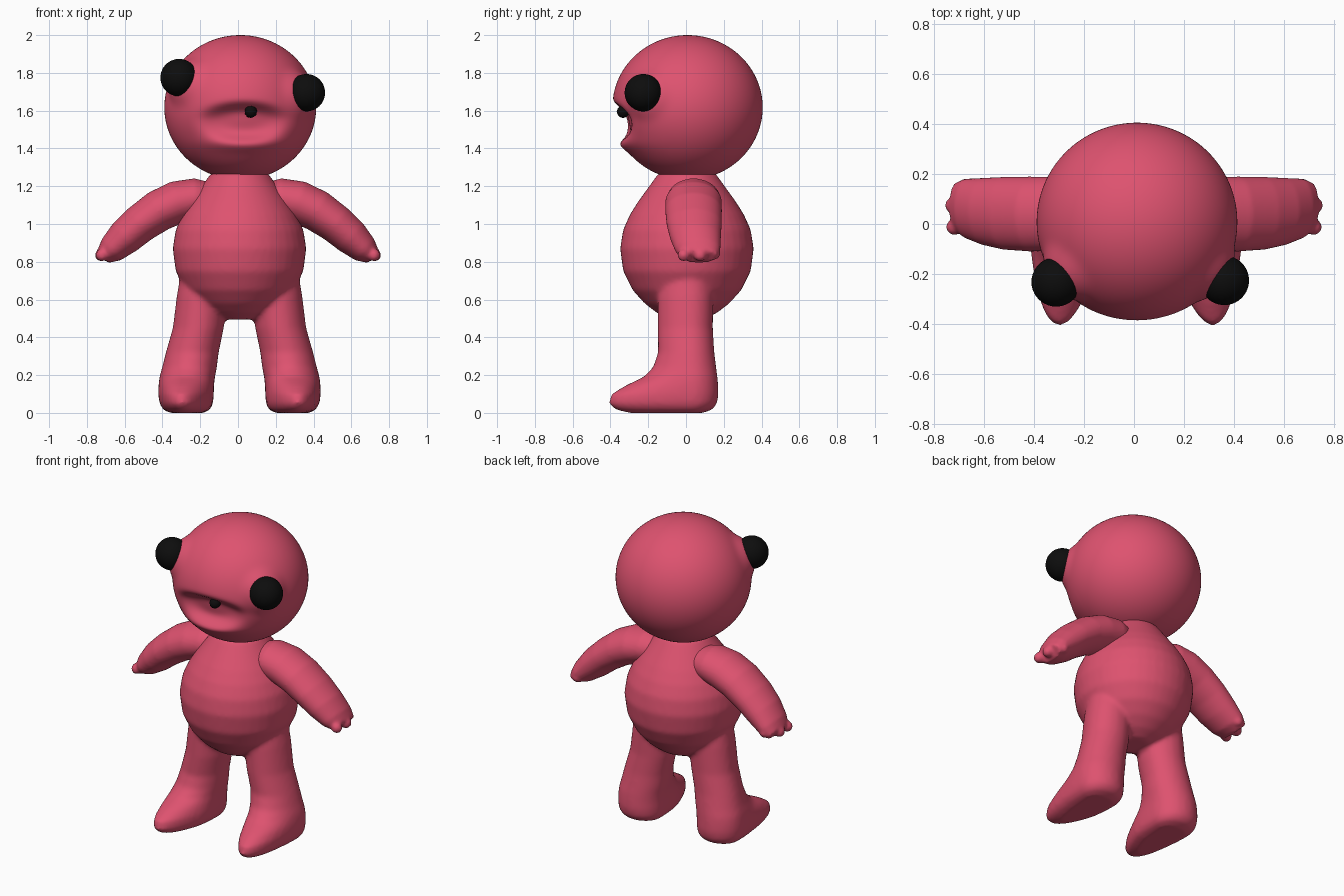
import bpy, bmesh, math
from mathutils import Vector

if "Cube" in bpy.data.objects:
    bpy.data.objects.remove(bpy.data.objects["Cube"])


def material(name, rgb):
    m = bpy.data.materials.new(name)
    m.diffuse_color = (*rgb, 1)
    m.use_nodes = True
    m.node_tree.nodes["Principled BSDF"].inputs["Base Color"].default_value = m.diffuse_color
    return m


PINK = material("pink skin", (0.73, 0.085, 0.16))
BLACK = material("black", (0.004, 0.004, 0.004))


def add_object(name, bm, mat):
    bmesh.ops.recalc_face_normals(bm, faces=bm.faces)
    for f in bm.faces:
        f.smooth = True
    me = bpy.data.meshes.new(name)
    bm.to_mesh(me)
    bm.free()
    me.materials.append(mat)
    ob = bpy.data.objects.new(name, me)
    bpy.context.collection.objects.link(ob)
    return ob


def loft(bm, rings):
    rows = [[bm.verts.new(p) for p in ring] for ring in rings]
    n = len(rows[0])
    for a, b in zip(rows, rows[1:]):
        for i in range(n):
            bm.faces.new((a[i], a[(i + 1) % n], b[(i + 1) % n], b[i]))
    bm.faces.new(rows[0][::-1])
    bm.faces.new(rows[-1])


def ball(bm, centre, r, sub=3):
    res = bmesh.ops.create_icosphere(bm, subdivisions=sub, radius=r)
    bmesh.ops.translate(bm, verts=res["verts"], vec=centre)


def blend(ob, voxel, steps):
    # fuse overlapping volumes into one soft skin
    m = ob.modifiers.new("fuse", 'REMESH')
    m.mode = 'VOXEL'
    m.voxel_size = voxel
    m.use_smooth_shade = True
    s = ob.modifiers.new("soften", 'SMOOTH')
    s.factor = 0.5
    s.iterations = steps


N = 40
ANGLES = [2 * math.pi * i / N for i in range(N)]
MID = 0.008

# Body: pear-shaped turned profile (height, radius), with both legs fused in
bm = bmesh.new()
profile = [(0.495, 0.09), (0.53, 0.16), (0.58, 0.225), (0.65, 0.288), (0.75, 0.338),
           (0.87, 0.354), (0.97, 0.338), (1.05, 0.302), (1.12, 0.258), (1.2, 0.2), (1.27, 0.15)]
loft(bm, [[(MID + r * math.cos(a), 0.005 + r * math.sin(a), z) for a in ANGLES]
          for z, r in profile])

# Leg slices: height, centre x, half width, front y, back y
leg = [(0.78, 0.185, 0.12, -0.13, 0.13), (0.62, 0.2, 0.132, -0.15, 0.145),
       (0.45, 0.218, 0.135, -0.15, 0.142), (0.32, 0.25, 0.14, -0.148, 0.15),
       (0.24, 0.265, 0.145, -0.175, 0.16), (0.19, 0.277, 0.147, -0.225, 0.167),
       (0.145, 0.282, 0.147, -0.32, 0.17), (0.1, 0.283, 0.147, -0.395, 0.172),
       (0.05, 0.282, 0.142, -0.41, 0.165), (0.018, 0.28, 0.125, -0.375, 0.14),
       (0.0, 0.28, 0.09, -0.3, 0.09)]
for side in (-1, 1):
    rings = []
    for z, cx, rx, front, back in leg:
        ring = []
        heel = 0.02 + (cx - 0.2) * 0.1
        for a in ANGLES:
            c, s = math.cos(a), math.sin(a)
            if s < 0:
                reach = -front + heel
                y = heel + s * reach
                # toes are narrower than the heel and turn out a little
                far = max(0, -y - 0.15) / 0.25
                x = cx + rx * c * (1 - 0.1 * far) + 0.025 * far
            else:
                y = heel + s * (back - heel)
                x = cx + rx * c
            ring.append((MID + side * x, y, z))
        rings.append(ring)
    loft(bm, rings)
body = add_object("body_and_legs", bm, PINK)
blend(body, 0.014, 6)

# Arms: centre x, centre z, half thickness, half depth, centre y
arm = [(0.10, 1.13, 0.05, 0.07, 0.04), (0.15, 1.13, 0.09, 0.115, 0.04),
       (0.22, 1.135, 0.107, 0.14, 0.04), (0.32, 1.115, 0.114, 0.15, 0.04),
       (0.42, 1.07, 0.11, 0.15, 0.04), (0.52, 1.0, 0.102, 0.146, 0.043),
       (0.60, 0.93, 0.095, 0.135, 0.05), (0.67, 0.865, 0.075, 0.12, 0.062),
       (0.715, 0.828, 0.045, 0.095, 0.07)]
stubs = [(0.72, -0.012, 0.835), (0.725, 0.075, 0.835), (0.672, 0.15, 0.845)]
for side, label in ((-1, "left"), (1, "right")):
    bm = bmesh.new()
    rings = []
    for i, (x, z, t, d, cy) in enumerate(arm):
        p, q = arm[max(i - 1, 0)], arm[min(i + 1, len(arm) - 1)]
        tan = Vector((q[0] - p[0], q[1] - p[1])).normalized()
        rings.append([(side * (x - tan.y * t * math.cos(a)), cy + d * math.sin(a),
                       z + tan.x * t * math.cos(a)) for a in ANGLES])
    loft(bm, rings)
    # stubby fingertips
    for x, y, z in stubs:
        ball(bm, (side * x, y, z), 0.033)
    blend(add_object(label + "_arm", bm, PINK), 0.01, 4)

# Head: ball with raised eye mounts and a sunken mouth
CENTRE = Vector((0.012, 0.008, 1.617))
eyes = {"left_eye": Vector((-0.312, -0.232, 1.775)),
        "right_eye": Vector((0.362, -0.226, 1.695))}
bm = bmesh.new()
bmesh.ops.create_icosphere(bm, subdivisions=6, radius=1)
for v in bm.verts:
    p = CENTRE + Vector((v.co.x * 0.402, v.co.y * 0.398, v.co.z * 0.383))
    for e in eyes.values():
        out = (e - CENTRE).normalized()
        gap = max(0, (e - CENTRE).length - (p - CENTRE).dot(out))
        off = (p - CENTRE) - out * (p - CENTRE).dot(out)
        if (p - CENTRE).dot(out) > 0:
            p = p + out * gap * 0.95 * math.exp(-(off.length / 0.11) ** 4)
    if p.y < -0.1:
        u = (p.x - 0.03) / 0.2
        w = (p.z - 1.55) / (0.08 if p.z > 1.55 else 0.105)
        p.y += 0.08 * math.exp(-(u * u + w * w) ** 2)
        p.y -= 0.022 * math.exp(-((p.z - 1.425) / 0.04) ** 2 - u * u)
    v.co = p
add_object("head", bm, PINK)

# Eyes and the small dark nub in the mouth
for name, e in eyes.items():
    bm = bmesh.new()
    ball(bm, e, 0.099, 4)
    add_object(name, bm, BLACK)
bm = bmesh.new()
ball(bm, (0.068, -0.333, 1.595), 0.034, 2)
add_object("mouth_nub", bm, BLACK)
